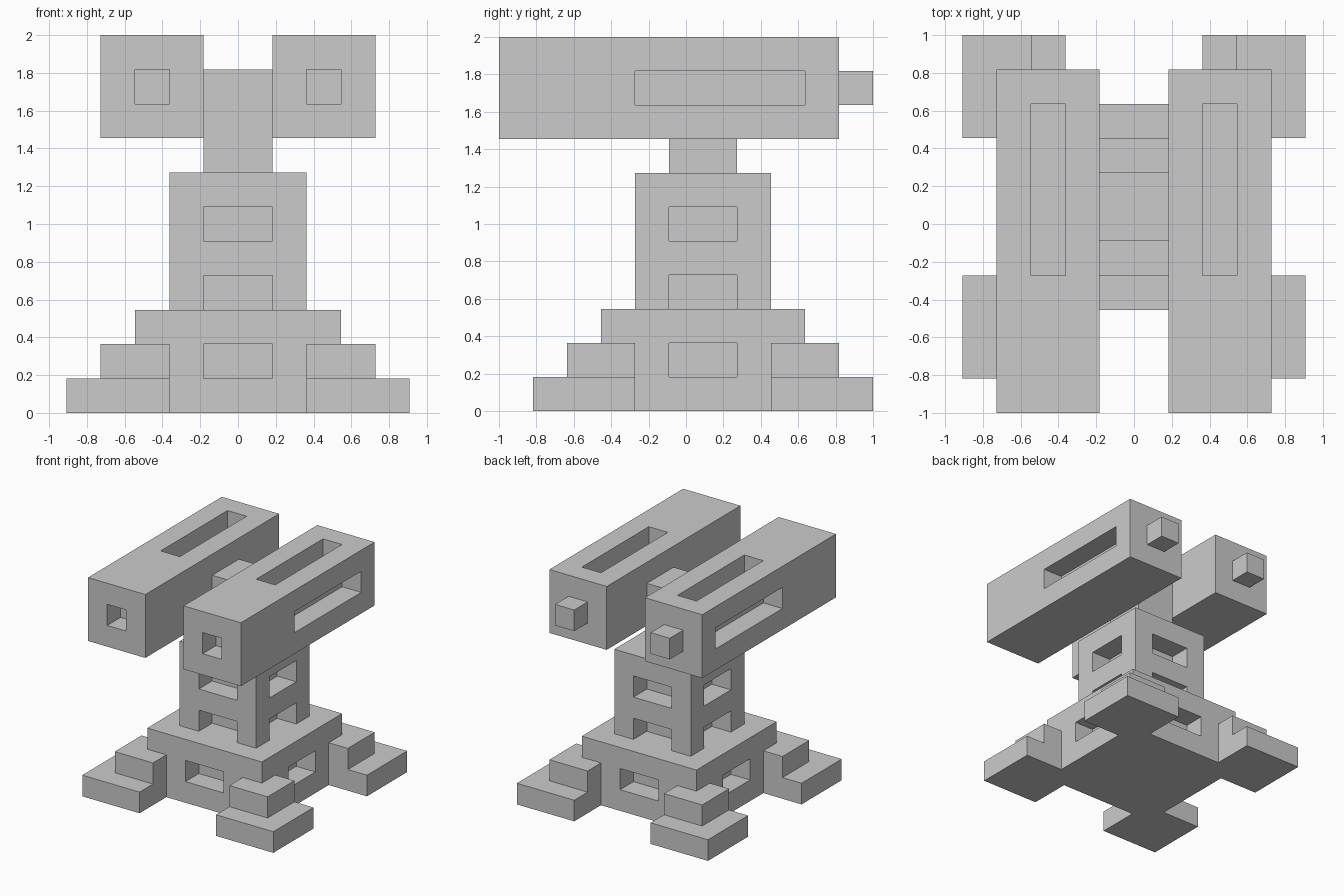
import bpy, bmesh
from itertools import product
from mathutils import Vector

if "Cube" in bpy.data.objects:
    bpy.data.objects.remove(bpy.data.objects["Cube"])

U = 2 / 11                      # block size; the model is 11 blocks tall and long
AXES = [Vector(v) for v in ((1, 0, 0), (0, 1, 0), (0, 0, 1))]


def cells(box):
    """Unit cells inside a box given as (x0, x1, y0, y1, z0, z1) in blocks."""
    x0, x1, y0, y1, z0, z1 = box
    return set(product(range(x0, x1), range(y0, y1), range(z0, z1)))


def solid(name, add, cut=(), flip_x=False, flip_y=False):
    """One clean skin around the added boxes minus the cut boxes."""
    filled = set().union(*map(cells, add)) - set().union(*map(cells, cut))
    if flip_x:
        filled = {(-1 - x, y, z) for x, y, z in filled}
    if flip_y:                  # the tower's centre line is at block y = 1
        filled = {(x, 1 - y, z) for x, y, z in filled}
    bm = bmesh.new()
    verts = {}

    def vert(p):
        key = tuple(round(c) for c in p)
        if key not in verts:
            verts[key] = bm.verts.new((key[0] * U, (key[1] - 0.5) * U, key[2] * U))
        return verts[key]

    for c in filled:
        for i, side in product(range(3), (0, 1)):
            n, a, b = AXES[i], AXES[(i + 1) % 3], AXES[(i + 2) % 3]
            step = n if side else -n
            if tuple(round(v) for v in Vector(c) + step) in filled:
                continue
            o = Vector(c) + n * side
            quad = [o, o + a, o + a + b, o + b]
            bm.faces.new([vert(p) for p in (quad if side else quad[::-1])])
    # merge the block faces into large flat faces
    bmesh.ops.dissolve_limit(bm, angle_limit=0.01, verts=bm.verts[:], edges=bm.edges[:])
    mesh = bpy.data.meshes.new(name)
    bm.to_mesh(mesh)
    bm.free()
    obj = bpy.data.objects.new(name, mesh)
    bpy.context.collection.objects.link(obj)
    return obj


def windows(half, z):
    """Four one-block-deep recesses around a square storey of the given half width."""
    h = half
    return [(-1, 1, 1 - h, 2 - h, z, z + 1), (-1, 1, h, 1 + h, z, z + 1),
            (-h, 1 - h, 0, 2, z, z + 1), (h - 1, h, 0, 2, z, z + 1)]


# Base, tower and neck
base_box = (-3, 3, -2, 4, 0, 3)
solid("base", [base_box], windows(3, 1))
solid("tower", [(-2, 2, -1, 3, 3, 7)], windows(2, 3) + windows(2, 5))
solid("neck", [(-1, 1, 0, 2, 7, 10)])

# Stepped feet at the four corners, and the two barrels
for fx, side in ((False, "right"), (True, "left")):
    for fy, end in ((False, "front"), (True, "back")):
        solid(f"{end}_{side}_foot",
              [(2, 5, -4, -1, 0, 1), (2, 4, -3, -1, 1, 2)], [base_box], fx, fy)
    solid(f"{side}_barrel",
          [(1, 4, -5, 5, 8, 11), (2, 3, 5, 6, 9, 10)],       # body and rear peg
          [(2, 3, -5, -4, 9, 10),                            # muzzle
           (2, 3, -1, 4, 10, 11), (3, 4, -1, 4, 9, 10)],     # top and outer slots
          fx)
